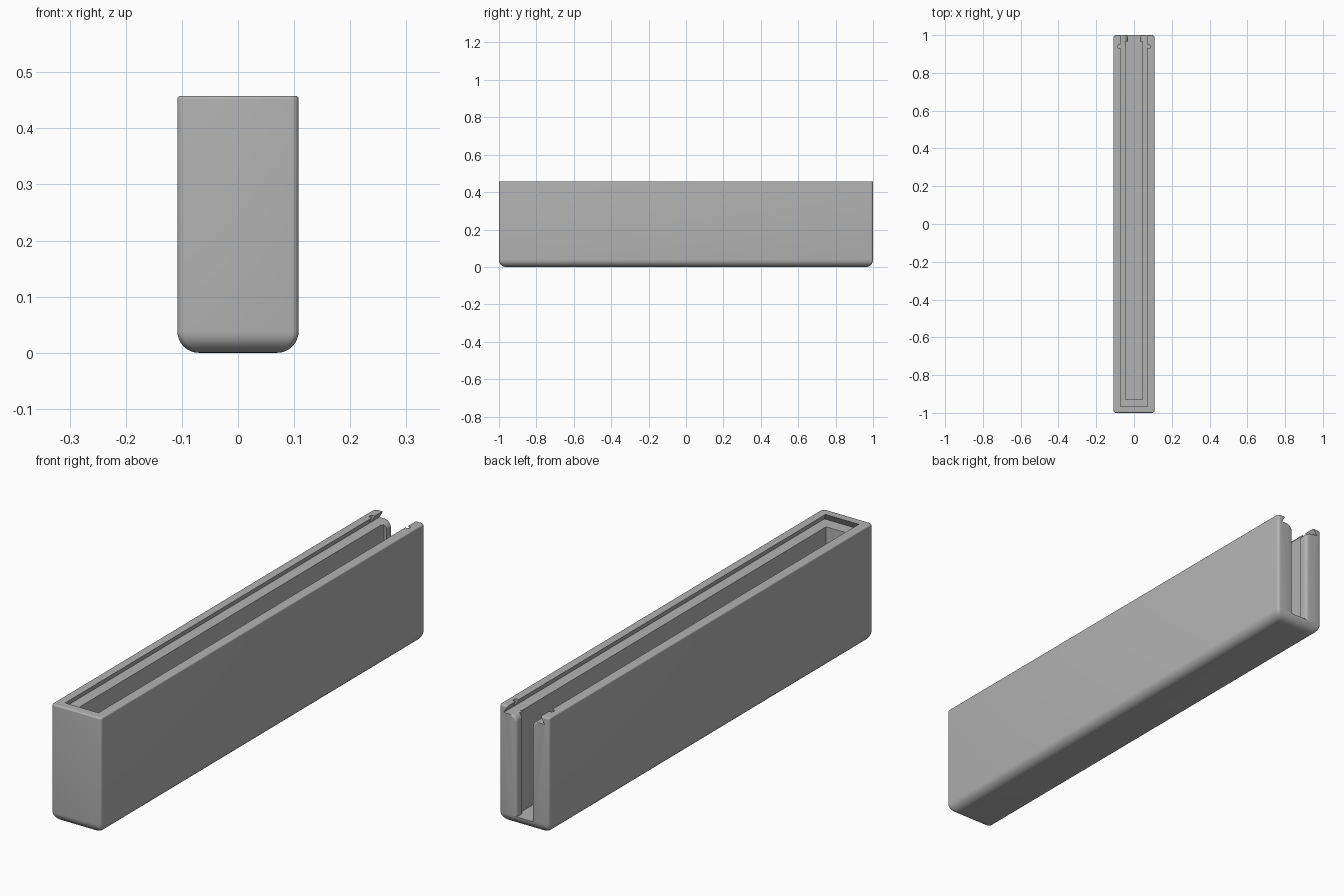
import bpy, bmesh
from math import sin, cos, pi

cube = bpy.data.objects.get("Cube")
if cube:
    bpy.data.objects.remove(cube, do_unlink=True)

HALF_W, HALF_L, HEIGHT = 0.108, 1.0, 0.458
FLOOR, LEDGE = 0.035, 0.43

grey = bpy.data.materials.new("plain grey")
grey.use_nodes = True
grey.diffuse_color = (0.45, 0.45, 0.45, 1)
grey.node_tree.nodes["Principled BSDF"].inputs["Base Color"].default_value = (0.45, 0.45, 0.45, 1)


def loft(name, sections):
    """Skin a closed solid over rings that have equal point counts."""
    bm = bmesh.new()
    rings = [[bm.verts.new(p) for p in ring] for ring in sections]
    for a, b in zip(rings, rings[1:]):
        for i in range(len(a)):
            j = (i + 1) % len(a)
            bm.faces.new((a[i], a[j], b[j], b[i]))
    bm.faces.new(rings[0][::-1])
    bm.faces.new(rings[-1])
    bmesh.ops.recalc_face_normals(bm, faces=bm.faces)
    mesh = bpy.data.meshes.new(name)
    bm.to_mesh(mesh)
    bm.free()
    mesh.materials.append(grey)
    obj = bpy.data.objects.new(name, mesh)
    bpy.context.collection.objects.link(obj)
    return obj


def rounded_rect(hx, hy, r, z, steps=5):
    ring = []
    for k, (sx, sy) in enumerate([(1, 1), (-1, 1), (-1, -1), (1, -1)]):
        for i in range(steps + 1):
            t = (k + i / steps) * pi / 2
            ring.append((sx * (hx - r) + r * cos(t), sy * (hy - r) + r * sin(t), z))
    return ring


def rect(hx, y0, y1, z):
    return [(-hx, y0, z), (hx, y0, z), (hx, y1, z), (-hx, y1, z)]


# Outer body: large fillet underneath, small one round the rim
def body_ring(inset, z):
    return rounded_rect(HALF_W - inset, HALF_L - inset, 0.012, z)


quarter = [i * pi / 16 for i in range(9)]
R, r = 0.038, 0.006
body = loft("case_body",
            [body_ring(R * (1 - sin(t)), R * (1 - cos(t))) for t in quarter]
            + [body_ring(r * (1 - cos(t)), HEIGHT - r * (1 - sin(t))) for t in quarter])

# Deep inner cavity
cutters = [loft("cavity_cutter", [rect(0.045, -0.93, 0.965, FLOOR),
                                  rect(0.045, -0.93, 0.965, 0.44)])]

# Dovetail groove for a sliding lid, open at the back
cutters.append(loft("lid_groove_cutter", [rect(0.088, -0.981, 1.1, LEDGE),
                                          rect(0.072, -0.965, 1.1, HEIGHT),
                                          rect(0.072, -0.965, 1.1, 0.5)]))


# Back slot with rounded post edges and rounded post tops
def slot_ring(flare, z):
    e = 0.012
    side = [(0.033 + flare, 0.95)]
    side += [(0.033 + flare + e * (1 - cos(t)), HALF_L - e + e * sin(t)) for t in quarter[::2]]
    side += [(0.045 + flare, 1.1)]
    return [(x, y, z) for x, y in side] + [(-x, y, z) for x, y in reversed(side)]


F = 0.025
cutters.append(loft("back_slot_cutter", [slot_ring(0, FLOOR + 0.001)]
                    + [slot_ring(F * (1 - cos(t)), LEDGE - F + F * sin(t)) for t in quarter]
                    + [slot_ring(F, 0.44)]))

# Small lid detents in the lips
for s in (-1, 1):
    cutters.append(loft("detent_cutter", [[(s * 0.077 + 0.01 * cos(i * pi / 8),
                                            0.94 + 0.01 * sin(i * pi / 8), z)
                                           for i in range(16)] for z in (0.435, 0.5)]))

bpy.ops.object.select_all(action='DESELECT')
bpy.context.view_layer.objects.active = body
body.select_set(True)
for cutter in cutters:
    cutter.hide_render = True
    mod = body.modifiers.new("cut", 'BOOLEAN')
    mod.operation, mod.solver, mod.object = 'DIFFERENCE', 'EXACT', cutter
    bpy.ops.object.modifier_apply(modifier=mod.name)
    bpy.data.objects.remove(cutter, do_unlink=True)

bpy.ops.object.shade_smooth_by_angle(angle=pi / 6)
